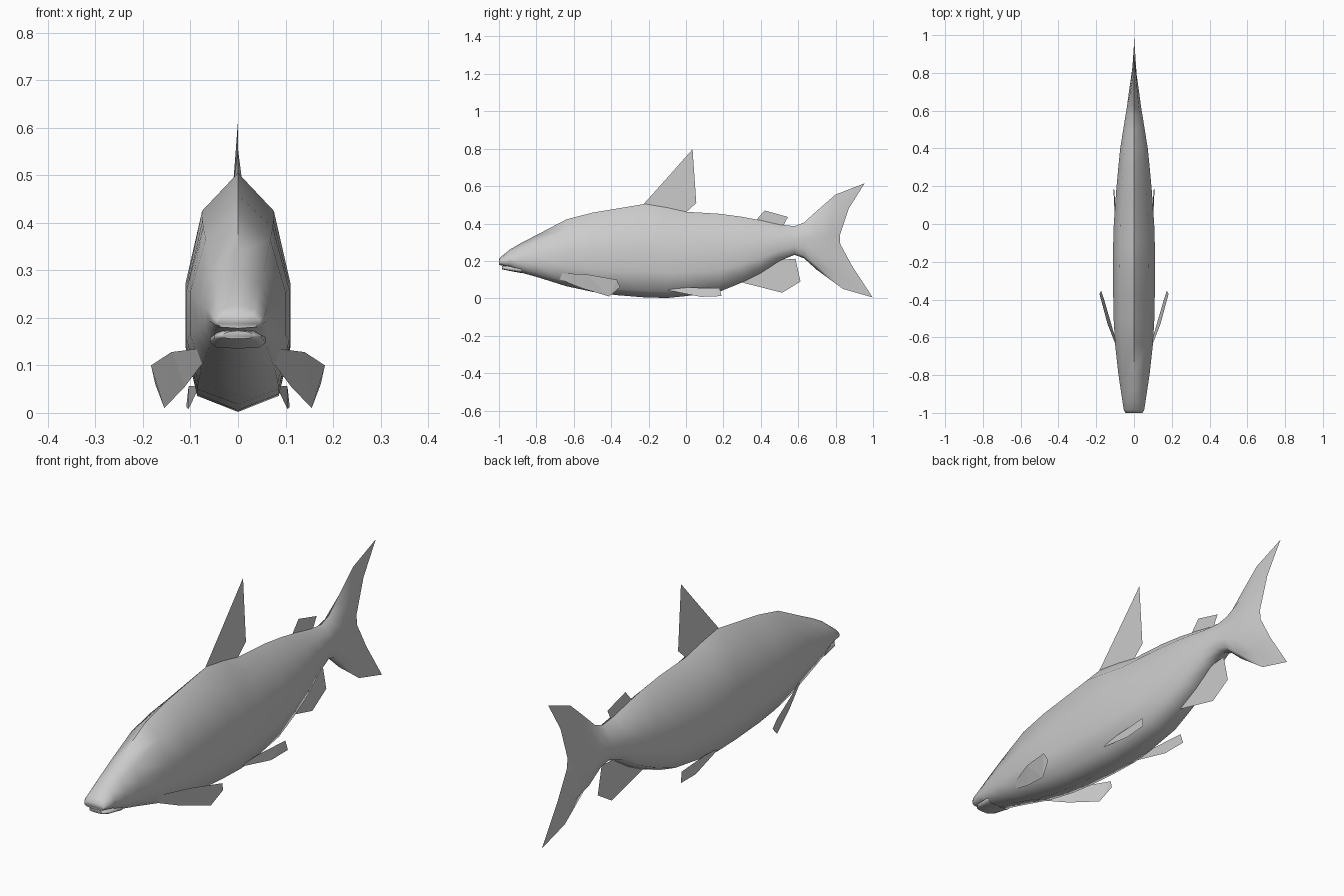
import bpy
import bmesh

cube = bpy.data.objects.get("Cube")
if cube:
    bpy.data.objects.remove(cube, do_unlink=True)

grey = bpy.data.materials.new("fish grey")
grey.use_nodes = True
grey.diffuse_color = (0.6, 0.6, 0.6, 1)
bsdf = next(n for n in grey.node_tree.nodes if n.type == "BSDF_PRINCIPLED")
bsdf.inputs["Base Color"].default_value = (0.6, 0.6, 0.6, 1)


def finish(name, bm, smooth=False):
    bmesh.ops.remove_doubles(bm, verts=bm.verts, dist=0.0005)
    if smooth:
        bmesh.ops.recalc_face_normals(bm, faces=bm.faces)
    for f in bm.faces:
        f.smooth = smooth
    mesh = bpy.data.meshes.new(name)
    bm.to_mesh(mesh)
    bm.free()
    mesh.materials.append(grey)
    obj = bpy.data.objects.new(name, mesh)
    bpy.context.collection.objects.link(obj)
    if smooth:
        bpy.ops.object.select_all(action="DESELECT")
        obj.select_set(True)
        bpy.context.view_layer.objects.active = obj
        bpy.ops.object.shade_smooth_by_angle(angle=1.05)
    return obj


# Half cross-section from back to belly: (share of half width, share of height)
SECTION = [(0, 1), (.68, .84), (1, .53), (1, .28), (.78, .07), (0, 0)]


def ring(y, bottom, top, width):
    return [(w * width, y, bottom + h * (top - bottom)) for w, h in SECTION]


def loft(name, halves):
    """Skin half rings, each mirrored across x = 0, and cap both ends."""
    bm = bmesh.new()
    rings = []
    for half in halves:
        pts = half + [(-x, y, z) for x, y, z in half[-2:0:-1]]
        rings.append([bm.verts.new(p) for p in pts])
    n = len(rings[0])
    for a, b in zip(rings, rings[1:]):
        for i in range(n):
            j = (i + 1) % n
            bm.faces.new((a[i], a[j], b[j], b[i]))
    bm.faces.new(rings[0])
    return finish(name, bm, True)


# Body from snout to tail root: y, bottom, top, half width
stations = [
    (-1.0, .178, .212, .045), (-.985, .176, .226, .054), (-.94, .165, .262, .061),
    (-.88, .137, .297, .070), (-.80, .115, .338, .082), (-.64, .065, .422, .100),
    (-.50, .035, .458, .108), (-.38, .018, .478, .110), (-.22, .005, .505, .111),
    (-.10, .002, .485, .110), (0, .012, .463, .107), (.18, .036, .452, .094),
    (.30, .085, .436, .083), (.40, .135, .417, .073), (.50, .200, .394, .057),
    (.58, .232, .386, .044), (.63, .215, .405, .036), (.70, .152, .468, .027),
]
# Forked tail: the last ring closes to a thin trailing edge
fork = [(.006, .80, .555), (.011, .79, .47), (.018, .76, .34),
        (.018, .76, .27), (.014, .79, .14), (.006, .84, .05)]
trailing = [(0, .955, .615), (0, .87, .48), (0, .822, .335),
            (0, .825, .29), (0, .89, .17), (0, .998, .005)]
fork[0], fork[-1] = (0, .80, .555), (0, .84, .05)
loft("body", [ring(*s) for s in stations] + [fork, trailing])

# Lower jaw, set back a little beneath the snout
loft("lower_jaw", [ring(-.985, .156, .173, .032), ring(-.96, .150, .176, .050),
                   ring(-.88, .135, .180, .058)])


# Fins are single flat sheets
def fin(name, points):
    bm = bmesh.new()
    bm.faces.new([bm.verts.new(p) for p in points])
    bmesh.ops.triangulate(bm, faces=bm.faces)
    return finish(name, bm)


def middle_fin(name, outline):
    return fin(name, [(0, y, z) for y, z in outline])


middle_fin("dorsal_fin", [(-.23, .50), (-.10, .645), (.035, .797), (.018, .625),
                          (.055, .51), (0, .46)])
middle_fin("adipose_fin", [(.375, .418), (.42, .47), (.545, .435), (.52, .388)])
middle_fin("anal_fin", [(.30, .085), (.50, .205), (.585, .212), (.612, .09), (.515, .03)])

pectoral = [(.072, -.69, .108), (.085, -.67, .135), (.140, -.53, .128), (.183, -.37, .10),
            (.174, -.352, .06), (.155, -.41, .01), (.112, -.56, .055)]
pelvic = [(.086, -.11, .046), (.092, 0, .057), (.104, .18, .056),
          (.109, .19, .012), (.104, .08, .008)]
for side, s in (("left", 1), ("right", -1)):
    fin(side + "_pectoral_fin", [(s * x, y, z) for x, y, z in pectoral])
    fin(side + "_pelvic_fin", [(s * x, y, z) for x, y, z in pelvic])
